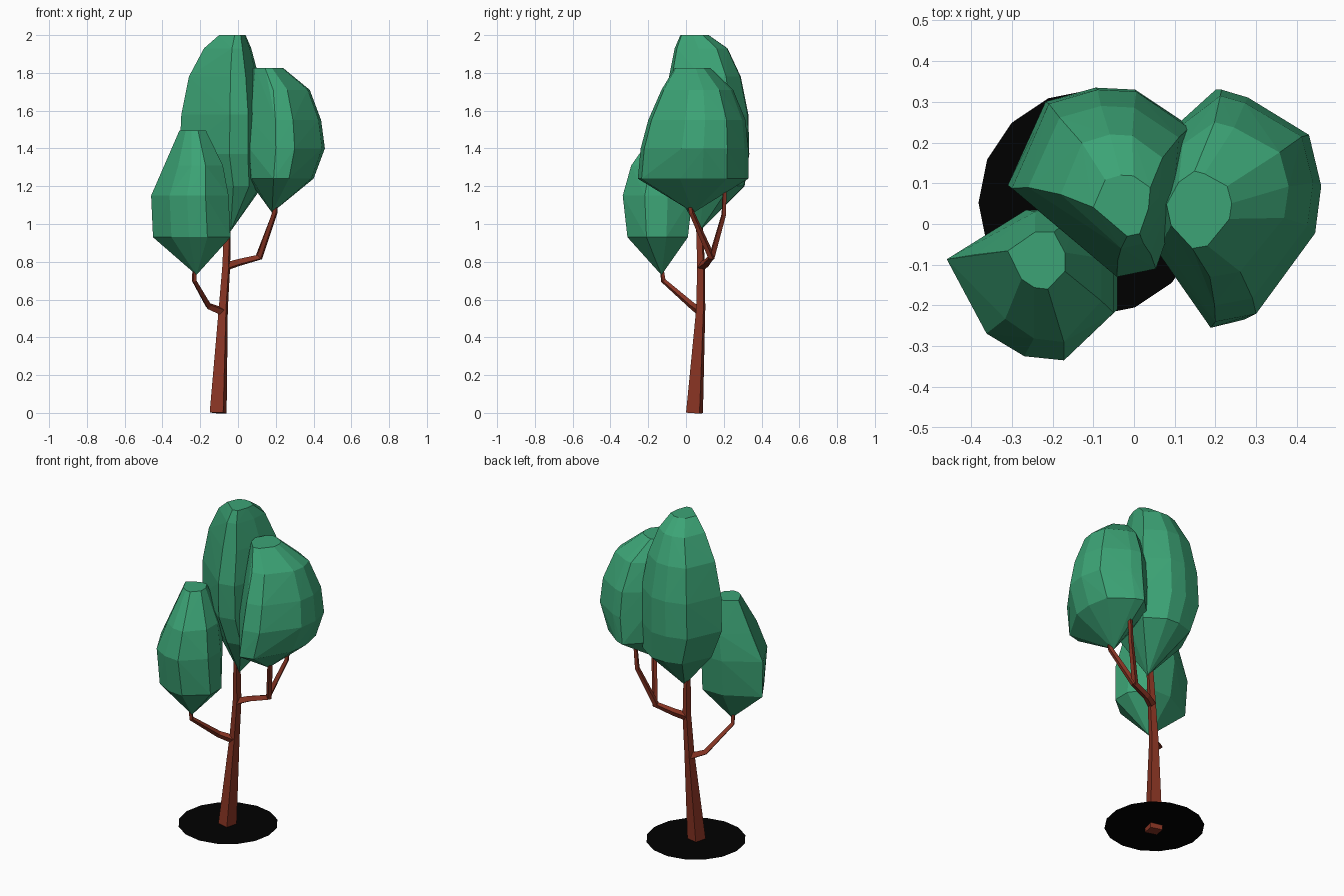
import bpy, bmesh, math


def material(name, rgb):
    m = bpy.data.materials.new(name)
    m.diffuse_color = (*rgb, 1)
    return m


LEAF = material("leaf_green", (0.045, 0.37, 0.18))
BARK = material("bark_brown", (0.25, 0.035, 0.017))
SOIL = material("soil_black", (0.0, 0.0, 0.0))


def add_mesh(name, bm, mat):
    me = bpy.data.meshes.new(name)
    bm.to_mesh(me)
    bm.free()
    me.materials.append(mat)
    ob = bpy.data.objects.new(name, me)
    bpy.context.collection.objects.link(ob)
    return ob


def crown(name, tip, outline, rings):
    """Faceted hull: a plan outline fitted into each ring's box (z, x0, x1, y0, y1)."""
    xs, ys = zip(*outline)
    bm = bmesh.new()
    bm.verts.new(tip)
    for z, x0, x1, y0, y1 in rings:
        for x, y in outline:
            u = (x - min(xs)) / (max(xs) - min(xs))
            v = (y - min(ys)) / (max(ys) - min(ys))
            bm.verts.new((x0 + u * (x1 - x0), y0 + v * (y1 - y0), z))
    bmesh.ops.convex_hull(bm, input=bm.verts[:])
    bmesh.ops.delete(bm, geom=[v for v in bm.verts if not v.link_faces], context='VERTS')
    bmesh.ops.recalc_face_normals(bm, faces=bm.faces[:])
    return add_mesh(name, bm, LEAF)


def limb(name, points, tilt=0.35):
    """Four-sided tapered limb through points given as x, y, z, radius."""
    cu = bpy.data.curves.new(name, 'CURVE')
    cu.dimensions = '3D'
    cu.bevel_depth = 1.0
    cu.bevel_resolution = 0
    cu.use_fill_caps = True
    sp = cu.splines.new('POLY')
    sp.points.add(len(points) - 1)
    sp.use_smooth = False
    for p, (x, y, z, r) in zip(sp.points, points):
        p.co, p.radius, p.tilt = (x, y, z, 1), r, tilt
    cu.materials.append(BARK)
    ob = bpy.data.objects.new(name, cu)
    bpy.context.collection.objects.link(ob)
    bpy.ops.object.select_all(action='DESELECT')
    bpy.context.view_layer.objects.active = ob
    ob.select_set(True)
    bpy.ops.object.convert(target='MESH')


# Crowns
crown("left_crown", (-0.22, -0.13, 0.73),
      [(-0.46, -0.09), (-0.26, 0.03), (-0.12, 0.03), (-0.04, -0.10),
       (-0.04, -0.22), (-0.165, -0.335), (-0.265, -0.325), (-0.36, -0.27)], [
    (0.93, -0.45, -0.04, -0.31, 0.01),
    (1.15, -0.46, -0.05, -0.335, 0.035),
    (1.31, -0.39, -0.08, -0.29, 0.03),
    (1.495, -0.31, -0.17, -0.16, -0.02)])
crown("middle_crown", (-0.04, 0.07, 0.96),
      [(-0.32, 0.09), (-0.225, 0.30), (-0.10, 0.335), (0.0, 0.33), (0.135, 0.24),
       (0.12, 0.08), (0.05, -0.11), (-0.05, -0.13), (-0.16, -0.03)], [
    (1.20, -0.25, 0.13, -0.07, 0.31),
    (1.37, -0.31, 0.135, -0.12, 0.335),
    (1.58, -0.30, 0.135, -0.13, 0.33),
    (1.78, -0.26, 0.11, -0.09, 0.29),
    (1.93, -0.18, 0.07, -0.06, 0.22),
    (2.0, -0.10, 0.04, -0.03, 0.12)])
crown("right_crown", (0.18, 0.04, 1.06),
      [(0.215, 0.335), (0.28, 0.315), (0.43, 0.22), (0.46, 0.09), (0.445, -0.03),
       (0.30, -0.235), (0.20, -0.255), (0.06, -0.08), (0.03, 0.08), (0.11, 0.25)], [
    (1.24, 0.05, 0.40, -0.255, 0.33),
    (1.40, 0.03, 0.46, -0.24, 0.33),
    (1.55, 0.04, 0.44, -0.20, 0.315),
    (1.71, 0.06, 0.38, -0.13, 0.25),
    (1.825, 0.08, 0.24, -0.06, 0.13)])

# Trunk and branches
limb("trunk", [(-0.105, 0.045, 0.0, 0.052), (-0.078, 0.078, 0.55, 0.028),
               (-0.062, 0.080, 0.78, 0.024), (-0.055, 0.068, 1.05, 0.019)], tilt=-0.35)
limb("left_branch", [(-0.078, 0.078, 0.535, 0.024), (-0.155, 0.035, 0.565, 0.019),
                     (-0.232, -0.12, 0.70, 0.014), (-0.23, -0.13, 0.77, 0.011)])
limb("right_branch", [(-0.062, 0.08, 0.775, 0.024), (0.00, 0.11, 0.795, 0.021),
                      (0.115, 0.135, 0.825, 0.019), (0.195, 0.03, 1.06, 0.015),
                      (0.20, 0.02, 1.12, 0.013)])
limb("right_branch_fork", [(0.105, 0.135, 0.82, 0.018), (0.19, 0.20, 1.05, 0.014),
                           (0.20, 0.205, 1.20, 0.012)])

# Flat ground patch
bm = bmesh.new()
bmesh.ops.create_circle(bm, cap_ends=True, segments=16, radius=0.278)
bmesh.ops.translate(bm, verts=bm.verts[:], vec=(-0.104, 0.052, 0.027))
add_mesh("soil_patch", bm, SOIL)
